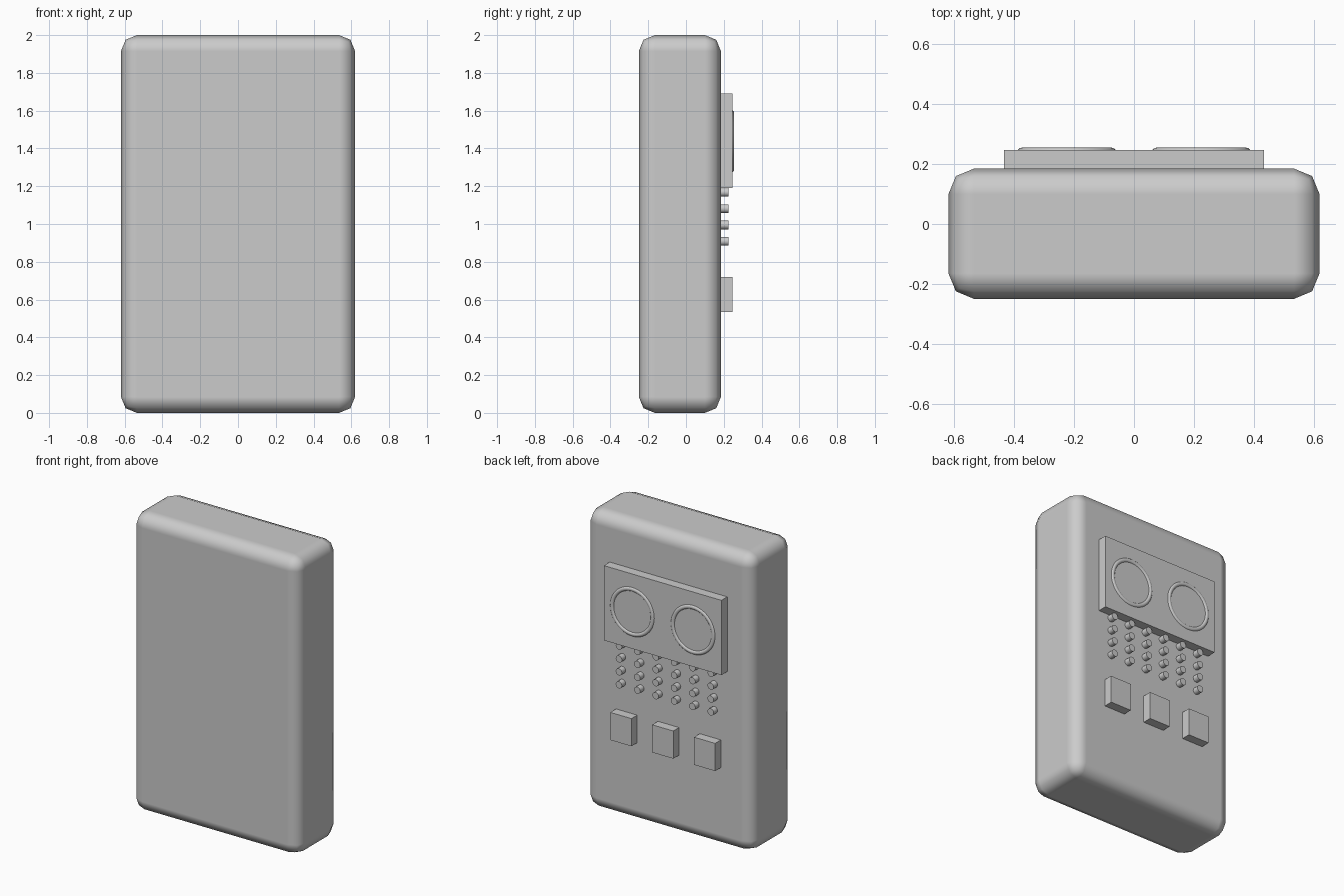
import bpy
from math import pi

if "Cube" in bpy.data.objects:
    bpy.data.objects.remove(bpy.data.objects["Cube"], do_unlink=True)

# Single grey finish
GREY = (0.6, 0.6, 0.6, 1)
grey = bpy.data.materials.new("plain grey")
grey.use_nodes = True
grey.diffuse_color = GREY
grey.node_tree.nodes["Principled BSDF"].inputs["Base Color"].default_value = GREY

BACK = 0.185      # rear surface of the case
SUNK = 0.16       # where attached parts start, inside the case


def finish(name):
    obj = bpy.context.object
    obj.name = name
    obj.data.materials.clear()
    obj.data.materials.append(grey)
    return obj


def box(name, x, y, z):
    """Box from (low, high) pairs on each axis."""
    spans = (x, y, z)
    bpy.ops.mesh.primitive_cube_add(size=1, location=[(a + b) / 2 for a, b in spans])
    obj = finish(name)
    obj.scale = [b - a for a, b in spans]
    bpy.ops.object.transform_apply(location=False, rotation=False, scale=True)
    return obj


# Rounded case
case = box("case", (-0.62, 0.62), (-0.25, BACK), (0, 2))
bpy.ops.object.shade_smooth()
bevel = case.modifiers.new("rounded edges", "BEVEL")
bevel.width = 0.085
bevel.segments = 2
bevel.harden_normals = True

# Raised panel with two rings
box("panel", (-0.435, 0.435), (SUNK, 0.247), (1.19, 1.69))
for side, x in (("left", 0.225), ("right", -0.225)):
    bpy.ops.mesh.primitive_torus_add(
        major_radius=0.15, minor_radius=0.015, major_segments=48, minor_segments=12,
        location=(x, 0.24, 1.437), rotation=(pi / 2, 0, 0))
    finish(side + "_ring")
    bpy.ops.object.shade_smooth()

# Grid of small pegs
for row in range(4):
    for col in range(6):
        bpy.ops.mesh.primitive_cylinder_add(
            vertices=16, radius=0.023, depth=0.225 - SUNK,
            location=((col - 2.5) * 0.136, (0.225 + SUNK) / 2, 1.168 - row * 0.0865),
            rotation=(pi / 2, 0, 0))
        finish(f"peg_{row + 1}_{col + 1}")
        bpy.ops.object.shade_smooth_by_angle()

# Three square buttons
for name, x in (("left", 0.31), ("middle", 0), ("right", -0.31)):
    box(name + "_button", (x - 0.078, x + 0.078), (SUNK, 0.246), (0.535, 0.72))
